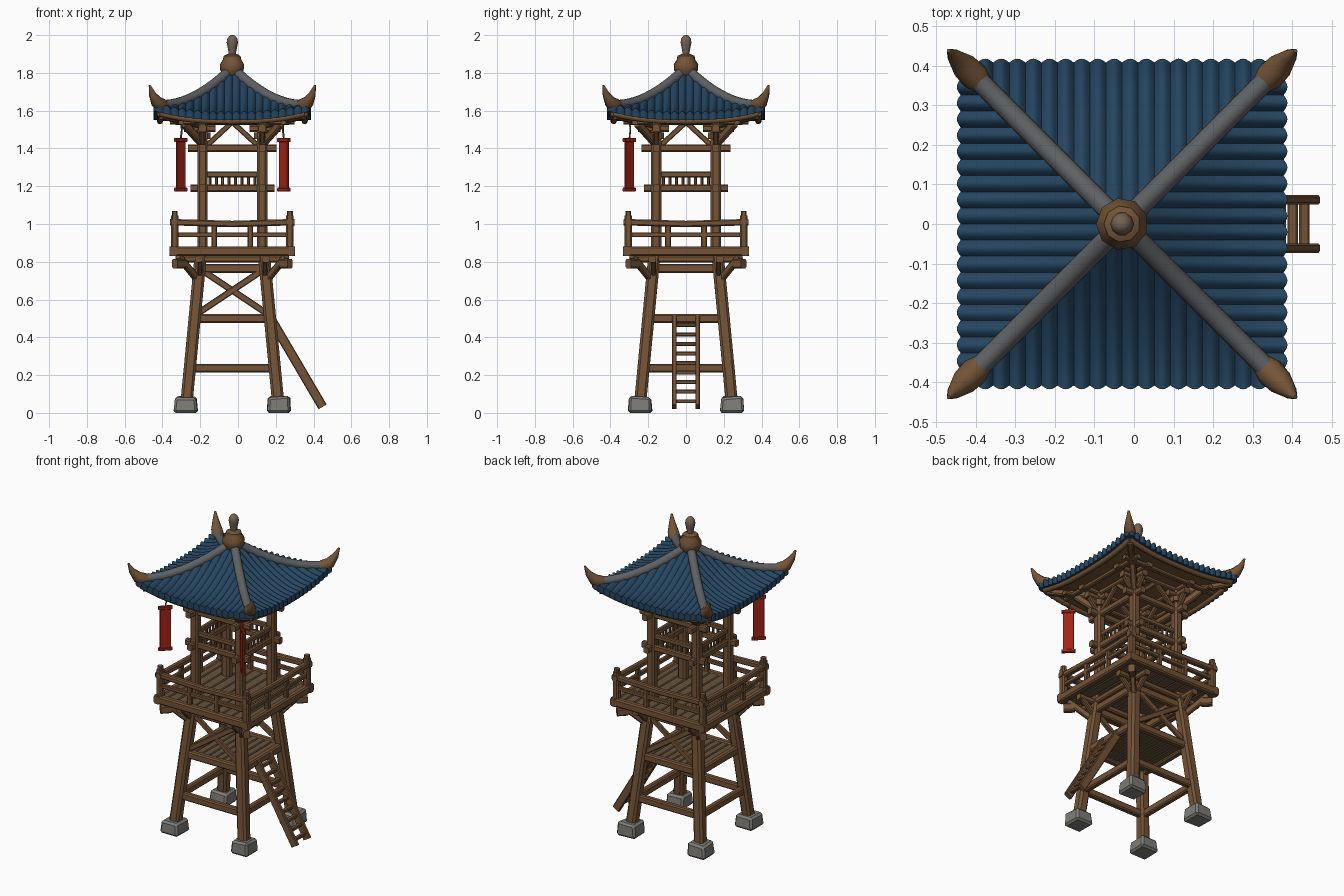
import bpy, bmesh, math, random
from mathutils import Vector, Matrix

if "Cube" in bpy.data.objects:
    bpy.data.objects.remove(bpy.data.objects["Cube"])

random.seed(4)
CX = -0.03          # tower axis


def material(name, rgb):
    m = bpy.data.materials.new(name)
    m.diffuse_color = (*rgb, 1)
    m.use_nodes = True
    m.node_tree.nodes["Principled BSDF"].inputs["Base Color"].default_value = m.diffuse_color
    return m


WOOD = material("brown wood", (0.175, 0.088, 0.038))
FLOOR = material("dull floor wood", (0.13, 0.085, 0.045))
TILE = material("blue roof tile", (0.018, 0.060, 0.118))
RIDGE = material("grey ridge", (0.115, 0.118, 0.125))
STONE = material("grey stone", (0.21, 0.205, 0.19))
RED = material("red cloth", (0.36, 0.018, 0.008))
WEATHERED = material("weathered wood", (0.17, 0.125, 0.085))


def finish(name, bm, mat, angle=35, normals=True):
    if normals:
        bmesh.ops.recalc_face_normals(bm, faces=bm.faces)
    me = bpy.data.meshes.new(name)
    bm.to_mesh(me)
    bm.free()
    me.materials.append(mat)
    for p in me.polygons:
        p.use_smooth = True
    me.set_sharp_from_angle(angle=math.radians(angle))
    ob = bpy.data.objects.new(name, me)
    ob.location.x = CX
    bpy.context.collection.objects.link(ob)
    return ob


def loft(bm, rings):
    for a, b in zip(rings, rings[1:]):
        for i in range(len(a)):
            j = (i + 1) % len(a)
            bm.faces.new((a[i], a[j], b[j], b[i]))
    bm.faces.new(rings[0][::-1])
    bm.faces.new(rings[-1])


def beam(bm, p, q, w, h, ref=None, rot=Matrix()):
    """Chamfered timber from p to q, w across and h along ref."""
    p, q = Vector(p), Vector(q)
    d = (q - p).normalized()
    ref = Vector(ref) if ref else Vector((0, 1, 0) if abs(d.z) > 0.9 else (0, 0, 1))
    side = d.cross(ref).normalized()
    up = side.cross(d)
    a, b, c = w / 2, h / 2, min(w, h) * 0.2
    oct8 = [(a, -b + c), (a, b - c), (a - c, b), (-a + c, b),
            (-a, b - c), (-a, -b + c), (-a + c, -b), (a - c, -b)]
    loft(bm, [[bm.verts.new(rot @ (o + side * x + up * y)) for x, y in oct8] for o in (p, q)])


def timbers(name, specs, turns=(0, 1, 2, 3), mat=WOOD):
    bm = bmesh.new()
    for k in turns:
        for s in specs:
            beam(bm, *s, rot=Matrix.Rotation(k * math.pi / 2, 4, 'Z'))
    return finish(name, bm, mat, 20)


def tube(bm, pts, radii, n=10, rot=Matrix()):
    pts = [Vector(p) for p in pts]
    rings = []
    for i, p in enumerate(pts):
        d = (pts[min(i + 1, len(pts) - 1)] - pts[max(i - 1, 0)]).normalized()
        side = d.cross(Vector((0, 0, 1)) if abs(d.z) < 0.95 else Vector((0, 1, 0))).normalized()
        up = side.cross(d)
        rings.append([bm.verts.new(rot @ (p + radii[i] * (side * math.cos(t) + up * math.sin(t))))
                      for t in (2 * math.pi * k / n for k in range(n))])
    loft(bm, rings)


def tubes(name, pts, radii, mat, turns=(0, 1, 2, 3), n=10):
    bm = bmesh.new()
    for k in turns:
        tube(bm, pts, radii, n, Matrix.Rotation(k * math.pi / 2, 4, 'Z'))
    return finish(name, bm, mat, 50)


# Foundation stones
bm = bmesh.new()
for sx in (-1, 1):
    for sy in (-1, 1):
        r = bmesh.ops.create_cube(bm, size=1)
        for v in r['verts']:
            w = 0.124 if v.co.z < 0 else 0.112
            v.co = Vector((sx * 0.247 + v.co.x * w + random.uniform(-.005, .005),
                           sy * 0.243 + v.co.y * w + random.uniform(-.005, .005),
                           0.0 if v.co.z < 0 else 0.085 + random.uniform(-.006, .006)))
bmesh.ops.bevel(bm, geom=bm.edges[:], offset=0.012, segments=1, affect='EDGES')
finish("foundation_stones", bm, STONE, 20)

# Lower frame: legs lean inwards, beams tie them together
timbers("lower_legs", [((-.242, -.242, .06), (-.165, -.165, .86), .064, .064)])
timbers("low_tie_beams", [((-.22, -.224, .237), (.22, -.224, .237), .036, .046)])
timbers("middle_tie_beams", [((-.215, -.2, .5), (.215, -.2, .5), .04, .048)])
timbers("upper_tie_beams", [((-.18, -.176, .765), (.18, -.176, .765), .036, .048)])
timbers("cross_braces", [((-.185, -.198, .525), (.16, -.18, .755), .024, .034),
                         ((.185, -.198, .525), (-.16, -.18, .755), .02, .034)], (0, 2))
timbers("middle_floor", [((-.19 + .0475 * i + .024, -.19, .505), (-.19 + .0475 * i + .024, .19, .505),
                          .046, .024) for i in range(8)], (0,), FLOOR)

# Ladder on the right side
A, B = Vector((.478, 0, .032)), Vector((.2, 0, .505))
off = Vector((0, .061, 0))
timbers("ladder_rails", [(A + s * off, B + s * off, .024, .05) for s in (-1, 1)], (0,))
timbers("ladder_rungs", [(A.lerp(B, t) - off, A.lerp(B, t) + off, .026, .02)
                         for t in [(i + .6) / 9.4 for i in range(9)]], (0,))

# Lookout deck
timbers("deck_planks", [((-.32 + .064 * (i + .5), -.32, .862), (-.32 + .064 * (i + .5), .32, .862),
                         .063, .026) for i in range(10)], (0,), FLOOR)
timbers("deck_edge_beams", [((-.333, -.312, .856), (.333, -.312, .856), .04, .05)])
timbers("deck_joists", [((-.3, -.178, .815), (.3, -.178, .815), .04, .036)])
timbers("deck_struts", [((-.172, -.172, .69), (-.285, -.285, .83), .032, .036),
                        ((-.26, -.26, .79), (-.305, -.305, .79), .04, .05),
                        ((-.172, -.18, .72), (-.172, -.285, .82), .026, .03),
                        ((.172, -.18, .72), (.172, -.285, .82), .026, .03)])

# Railing
timbers("railing_posts", [((-.305, -.305, .83), (-.305, -.305, 1.045), .04, .04),
                          ((-.305, -.305, 1.04), (-.305, -.305, 1.068), .03, .03),
                          ((-.095, -.305, .87), (-.095, -.305, 1.0), .03, .026),
                          ((.095, -.305, .87), (.095, -.305, 1.0), .03, .026)])
timbers("railing_rails", [((-.33, -.305, 1.01), (0, -.305, 1.0), .034, .034),
                          ((.33, -.305, 1.01), (0, -.305, 1.0), .034, .034),
                          ((-.31, -.305, .943), (.31, -.305, .943), .024, .026)])

# Upper frame
timbers("upper_posts", [((-.158, -.158, .85), (-.158, -.158, 1.545), .054, .054)])
timbers("lower_lintels", [((-.222, -.158, 1.19), (.222, -.158, 1.19), .034, .04)])
timbers("spindle_rails", [((-.158, -.158, 1.262), (.158, -.158, 1.262), .026, .03)])
timbers("spindles", [((x, -.158, 1.2), (x, -.158, 1.255), .014, .014)
                     for x in [-.12 + .034 * i for i in range(8)]])
timbers("upper_lintels", [((-.235, -.158, 1.402), (.235, -.158, 1.402), .036, .04)])
timbers("gable_braces", [((-.135, -.158, 1.415), (-.005, -.158, 1.535), .022, .028),
                         ((.135, -.158, 1.415), (.005, -.158, 1.535), .022, .028)])
timbers("post_brackets", [((-.158, -.158, 1.45), (-.158, -.158, 1.485), .085, .085),
                          ((-.255, -.158, 1.505), (-.09, -.158, 1.505), .04, .036),
                          ((.255, -.158, 1.505), (.09, -.158, 1.505), .04, .036),
                          ((-.165, -.165, 1.43), (-.255, -.255, 1.53), .035, .04),
                          ((-.175, -.158, 1.43), (-.235, -.158, 1.5), .03, .03),
                          ((.175, -.158, 1.43), (.235, -.158, 1.5), .03, .03)])
timbers("roof_plates", [((-.3, -.158, 1.54), (.3, -.158, 1.54), .04, .03),
                        ((-.33, -.27, 1.54), (.33, -.27, 1.54), .03, .026),
                        ((-.16, -.16, 1.525), (-.375, -.375, 1.575), .036, .04)])

# Roof: four concave faces whose eaves lift at the corners
R, ROLLS = 0.408, 20


def roof_z(x, r):
    u = r / R
    return 1.58 + .24 * max(0, 1 - u) ** 1.7 + .048 * u * u * (abs(x) / max(r, .001)) ** 2.5


def soffit_z(x, r):
    return 1.546 + .042 * (r / .39) ** 2 * (abs(x) / r) ** 2.5


def roof_sheet(name, mat, reach, cols, zfun, wave, lip, flip=False):
    bm = bmesh.new()
    for k in range(4):
        rot = Matrix.Rotation(k * math.pi / 2, 4, 'Z')
        grid = []
        for i in range(cols + 1):
            x = reach * (2 * i / cols - 1) * .998
            r0 = max(abs(x), .02)
            w = wave * abs(math.sin(math.pi * ROLLS * i / cols))
            pts = []
            for j in range(15):
                r = r0 + (reach - r0) * j / 14
                pts.append((x, -r - (w * .6 if j == 14 else 0), zfun(x, r) + w))
            if lip:
                pts.append((x, -reach - w * .6, zfun(x, reach) - lip))
                pts.append((x, -max(r0, .36), zfun(x, reach) - lip))
            grid.append([bm.verts.new(rot @ Vector(p)) for p in pts])
        for a, b in zip(grid, grid[1:]):
            for j in range(len(a) - 1):
                f = (a[j], a[j + 1], b[j + 1], b[j])
                bm.faces.new(f[::-1] if flip else f)
    return finish(name, bm, mat, 60, normals=False)


roof_sheet("tiled_roof", TILE, R, ROLLS * 6, roof_z, .016, .03)
roof_sheet("roof_underside", WOOD, .39, 24, soffit_z, 0, 0, flip=True)
tubes("eave_boards", [(x, -.383, soffit_z(x, .383) - .001) for x in [-.383 + .0383 * i for i in range(21)]],
      [.017] * 21, WOOD, n=8)

# Hip ridges and upturned corner horns
hip = [.03 + .037 * i for i in range(11)]
tubes("hip_ridges", [(-r, -r, roof_z(r, r) + .008) for r in hip], [.026] * 11, RIDGE)
tubes("corner_horns", [(-.355, -.355, 1.622), (-.372, -.372, 1.628), (-.4, -.4, 1.645),
                       (-.422, -.422, 1.685), (-.438, -.438, 1.735)],
      [.028, .036, .033, .02, .005], WOOD)

# Roof crown and finial
tubes("roof_crown", [(0, 0, z) for z in (1.79, 1.815, 1.845, 1.87, 1.89, 1.9)],
      [.05, .064, .066, .05, .046, .025], WOOD, (0,), 9)
tubes("finial", [(0, 0, z) for z in (1.88, 1.905, 1.93, 1.96, 1.98, 1.994, 2.0)],
      [.02, .019, .024, .03, .027, .018, .008], WEATHERED, (0,), 10)

# Two banners hung radially under the front corners
for side, label in ((-1, "left"), (1, "right")):
    x, y, ref = side * .273, -.3, (side, -1, 0)
    c = Vector(ref).normalized()
    o = Vector((x, y, 0))
    Z = Vector((0, 0, 1))
    timbers(label + "_banner", [(o + Z * 1.18, o + Z * 1.45, .012, .066, ref),
                                (o + Z * 1.445 - c * .041, o + Z * 1.445 + c * .041, .02, .022),
                                (o + Z * 1.182 - c * .041, o + Z * 1.182 + c * .041, .018, .02)],
            (0,), RED)
    tubes(label + "_banner_hook", [o + Z * 1.45, o + Z * 1.5 - c * .008, o + Z * 1.55],
          [.005] * 3, WOOD, (0,), 6)
